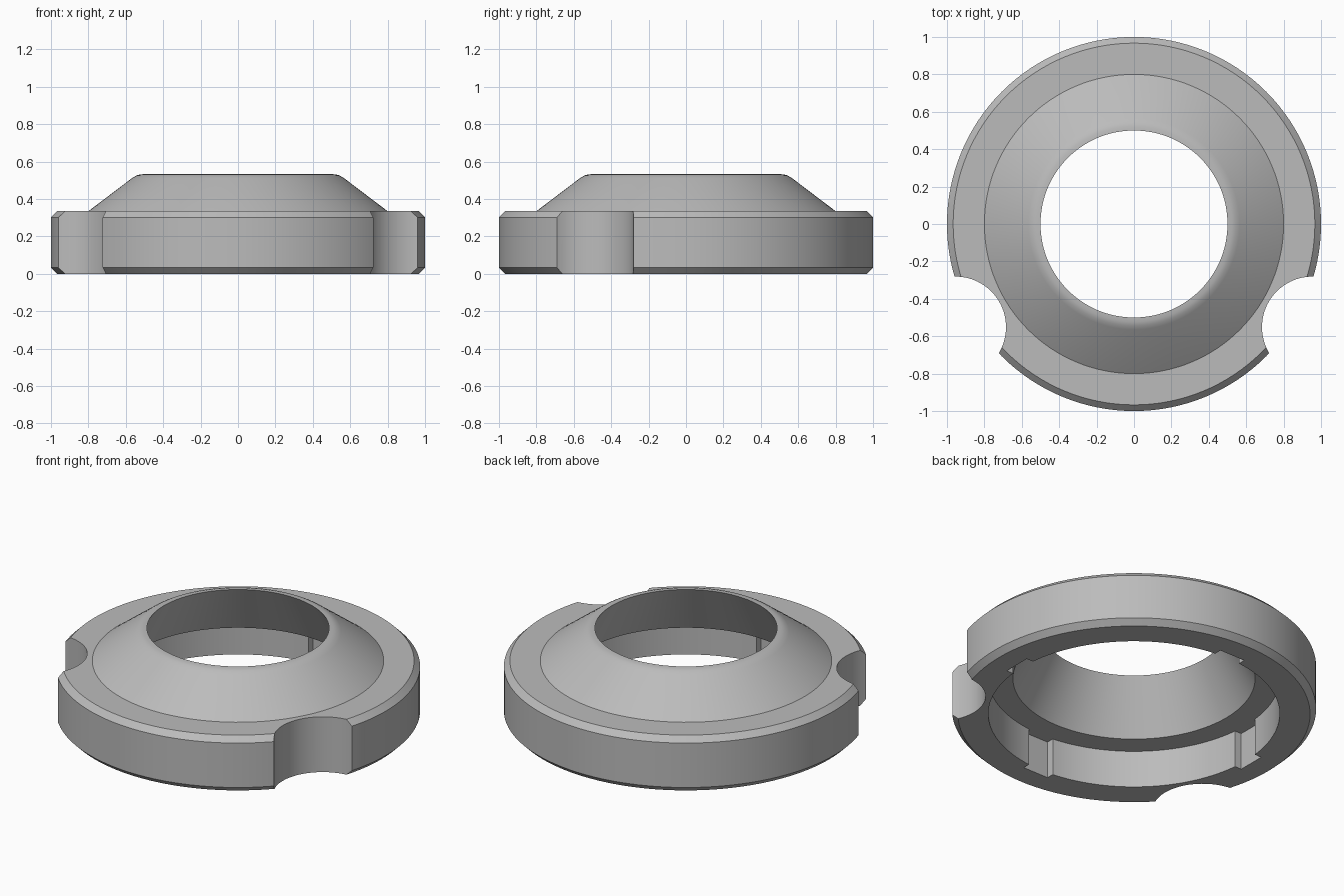
import bpy, bmesh
from math import radians, cos, sin, pi
from mathutils import Matrix

cube = bpy.data.objects.get("Cube")
if cube:
    bpy.data.objects.remove(cube, do_unlink=True)

# Single metal colour
metal = bpy.data.materials.new("grey_metal")
metal.use_nodes = True
grey = (0.5, 0.5, 0.5, 1)
metal.diffuse_color = grey
metal.node_tree.nodes["Principled BSDF"].inputs["Base Color"].default_value = grey


def make_object(name, bm):
    bmesh.ops.recalc_face_normals(bm, faces=bm.faces)
    mesh = bpy.data.meshes.new(name)
    bm.to_mesh(mesh)
    bm.free()
    mesh.materials.append(metal)
    obj = bpy.data.objects.new(name, mesh)
    bpy.context.collection.objects.link(obj)
    return obj


def lathe(name, profile, steps=128):
    """Closed (radius, height) profile turned around z."""
    bm = bmesh.new()
    rings = [[bm.verts.new((r * cos(2 * pi * i / steps), r * sin(2 * pi * i / steps), z))
              for r, z in profile] for i in range(steps)]
    n = len(profile)
    for i in range(steps):
        a, b = rings[i], rings[(i + 1) % steps]
        for j in range(n):
            k = (j + 1) % n
            bm.faces.new((a[j], b[j], b[k], a[k]))
    return make_object(name, bm)


def cut(target, cutter):
    """Subtract the cutter, then discard it."""
    cutter.hide_render = True
    mod = target.modifiers.new("cut", "BOOLEAN")
    mod.operation = "DIFFERENCE"
    mod.solver = "EXACT"
    mod.object = cutter
    bpy.context.view_layer.objects.active = target
    bpy.ops.object.modifier_apply(modifier=mod.name)
    bpy.data.objects.remove(cutter, do_unlink=True)


# Chamfered ring with a hollow conical collar and a stepped underside
H, C, SHELF, BORE = 0.335, 0.033, 0.225, 0.80
profile = [
    (BORE, 0), (1 - C, 0), (1, C), (1, H - C), (1 - C, H),
    (0.80, H), (0.565, 0.513), (0.543, 0.526), (0.523, 0.532), (0.5, 0.533),
    (0.665, SHELF), (BORE, SHELF),
]
collar = lathe("collar_ring", profile)

# Two round scallops in the rim
for angle in (-30, -150):
    bm = bmesh.new()
    a = radians(angle)
    bmesh.ops.create_cone(bm, cap_ends=True, segments=96, radius1=0.27, radius2=0.27, depth=2,
                          matrix=Matrix.Translation((1.102 * cos(a), 1.102 * sin(a), 0)))
    cut(collar, make_object("scallop_cutter", bm))

# Four shallow keyways in the lower bore
for i in range(4):
    bm = bmesh.new()
    shape = (Matrix.Rotation(i * pi / 2, 4, "Z")
             @ Matrix.Translation((0.79, 0, SHELF / 2 - 0.05))
             @ Matrix.Diagonal((0.10, 0.17, SHELF + 0.1, 1)))
    bmesh.ops.create_cube(bm, size=1, matrix=shape)
    cut(collar, make_object("keyway_cutter", bm))

# Smooth shading with crisp edges
bpy.ops.object.select_all(action="DESELECT")
collar.select_set(True)
bpy.context.view_layer.objects.active = collar
bpy.ops.object.shade_smooth_by_angle(angle=radians(25))
